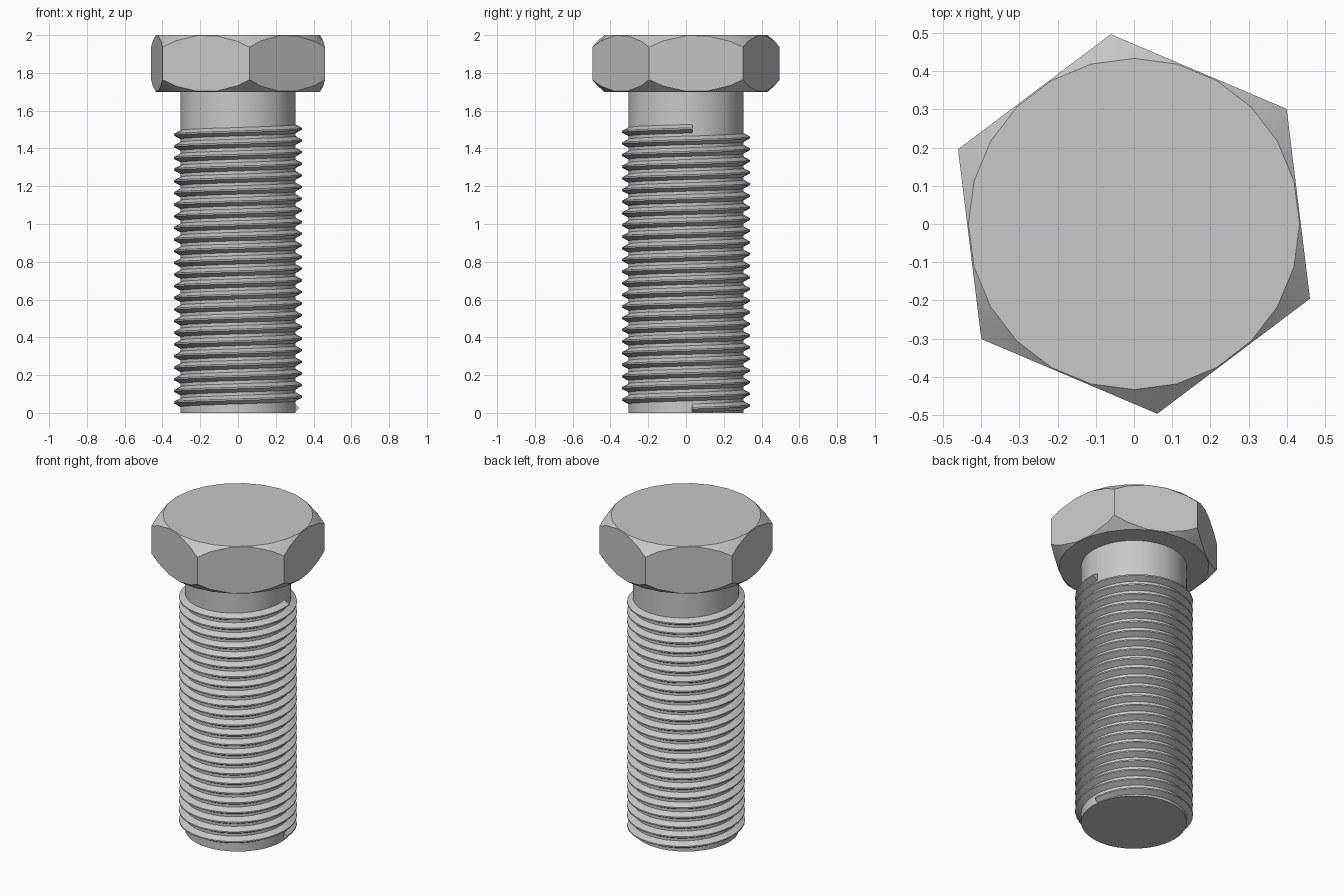
import bpy, bmesh
from math import sin, cos, radians, pi

cube = bpy.data.objects.get("Cube")
if cube:
    bpy.data.objects.remove(cube, do_unlink=True)

# Single steel colour
steel = bpy.data.materials.new("grey steel")
steel.use_nodes = True
COLOUR = (0.58, 0.58, 0.58, 1)
steel.diffuse_color = COLOUR
steel.node_tree.nodes["Principled BSDF"].inputs["Base Color"].default_value = COLOUR

HEAD_BASE, TOP = 1.70, 2.0
SHANK_R, CREST_R = 0.305, 0.34


def skin(name, rings, closed_ends=True):
    """Join a row of equal vertex loops into a closed tube."""
    bm = bmesh.new()
    loops = [[bm.verts.new(p) for p in ring] for ring in rings]
    n = len(loops[0])
    for a, b in zip(loops, loops[1:]):
        for i in range(n):
            j = (i + 1) % n
            bm.faces.new((a[i], a[j], b[j], b[i]))
    if closed_ends:
        bm.faces.new(loops[0])
        bm.faces.new(loops[-1])
    bmesh.ops.recalc_face_normals(bm, faces=bm.faces)
    mesh = bpy.data.meshes.new(name)
    bm.to_mesh(mesh)
    bm.free()
    mesh.materials.append(steel)
    obj = bpy.data.objects.new(name, mesh)
    bpy.context.collection.objects.link(obj)
    return obj


def circle(radius, z, sides, turn=0.0):
    return [(radius * cos(turn + 2 * pi * i / sides),
             radius * sin(turn + 2 * pi * i / sides), z) for i in range(sides)]


def select_only(obj):
    bpy.ops.object.select_all(action='DESELECT')
    obj.select_set(True)
    bpy.context.view_layer.objects.active = obj


# Hexagonal head, its corners chamfered by a double cone
turn = radians(37)
head = skin("hex_head", [circle(0.5, z, 6, turn) for z in (HEAD_BASE - 0.1, TOP + 0.1)])
mid = (HEAD_BASE + TOP) / 2
cone = skin("chamfer_cutter", [circle(r, z, 24) for r, z in
                               ((0.433, HEAD_BASE), (0.60, mid), (0.433, TOP))])
cone.hide_render = True
cut = head.modifiers.new("chamfer", 'BOOLEAN')
cut.operation = 'INTERSECT'
cut.solver = 'EXACT'
cut.object = cone
select_only(head)
bpy.ops.object.modifier_apply(modifier=cut.name)
bpy.data.objects.remove(cone, do_unlink=True)

# Plain shank
shank = skin("shank", [circle(SHANK_R, z, 48) for z in (0, HEAD_BASE)])

# Right-handed helical thread, slightly lower at its first step
TURNS, STEPS = 24, 36
Z_START, Z_END = 0.025, 1.505
START_ANGLE = radians(6)
rings = []
for k in range(TURNS * STEPS + 1):
    a = START_ANGLE + 2 * pi * k / STEPS
    z = Z_START + (Z_END - Z_START) * k / (TURNS * STEPS)
    crest = CREST_R - 0.018 * max(0, 1 - k / 3)
    section = ((SHANK_R - 0.004, -0.025), (crest, -0.004),
               (crest, 0.004), (SHANK_R - 0.004, 0.025))
    rings.append([(r * cos(a), r * sin(a), z + dz) for r, dz in section])
thread = skin("thread", rings)

# Smooth round surfaces, crisp edges
for part in (head, shank, thread):
    select_only(part)
    bpy.ops.object.shade_smooth_by_angle(angle=radians(25))
